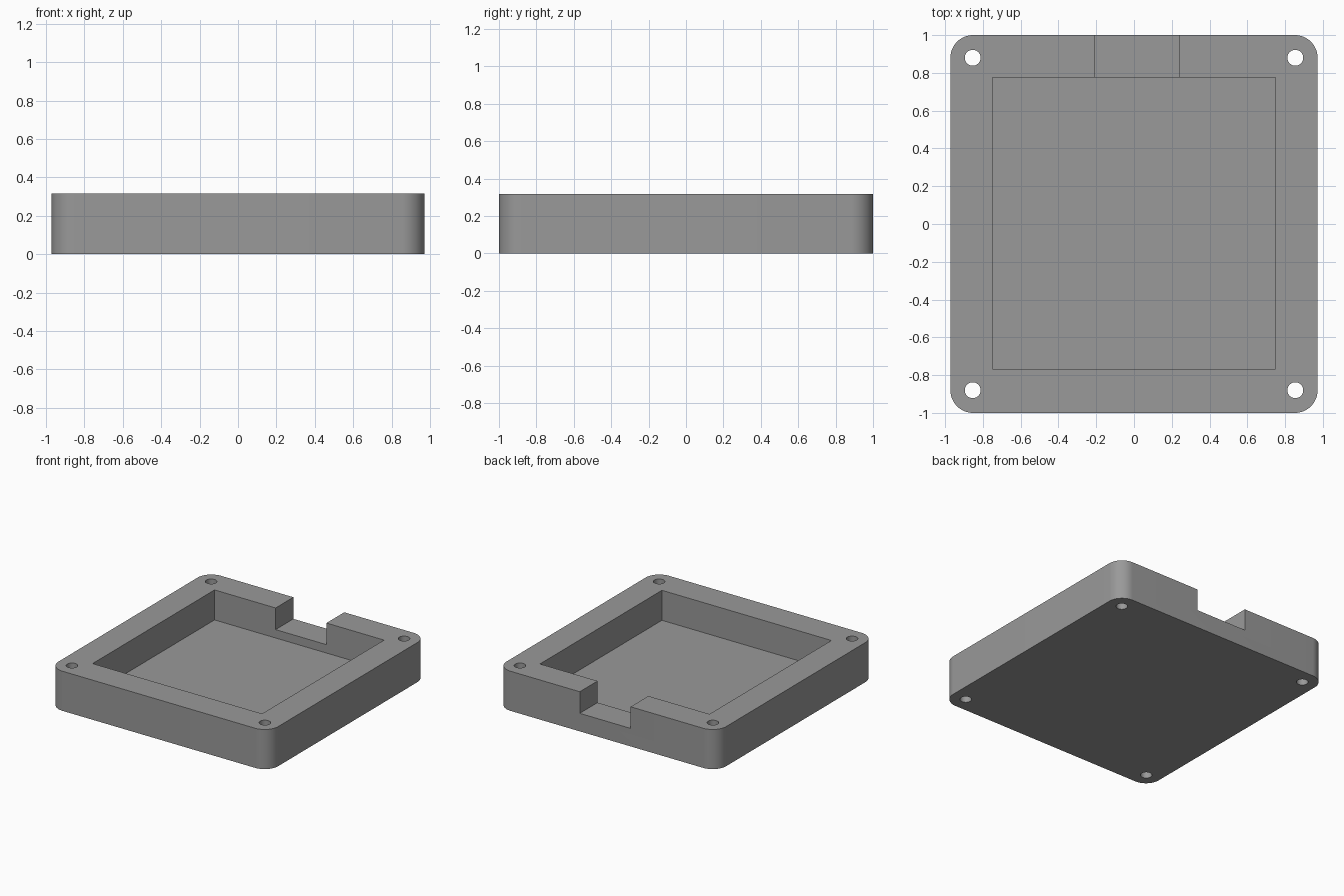
import bpy, bmesh, math

if "Cube" in bpy.data.objects:
    bpy.data.objects.remove(bpy.data.objects["Cube"])

H = 0.317            # total height
HX, HY = 0.972, 1.0  # half width and half depth
R = 0.12             # corner radius
HOLE_R = 0.042
HOLE_X, HOLE_Y = 0.854, 0.88
FLOOR_Z, NOTCH_Z = 0.077, 0.144

grey = bpy.data.materials.new("mid_grey")
grey.diffuse_color = (0.32, 0.32, 0.32, 1)
grey.use_nodes = True
grey.node_tree.nodes["Principled BSDF"].inputs["Base Color"].default_value = grey.diffuse_color


def prism(name, points, z0, z1):
    """Extrude a flat counter-clockwise outline from z0 to z1."""
    bm = bmesh.new()
    face = bm.faces.new([bm.verts.new((x, y, z0)) for x, y in points])
    top = bmesh.ops.extrude_face_region(bm, geom=[face])["geom"]
    verts = [v for v in top if isinstance(v, bmesh.types.BMVert)]
    bmesh.ops.translate(bm, verts=verts, vec=(0, 0, z1 - z0))
    bmesh.ops.recalc_face_normals(bm, faces=bm.faces)
    mesh = bpy.data.meshes.new(name)
    bm.to_mesh(mesh)
    bm.free()
    mesh.materials.append(grey)
    obj = bpy.data.objects.new(name, mesh)
    bpy.context.collection.objects.link(obj)
    return obj


def arc(cx, cy, r, a0, a1, n):
    return [(cx + r * math.cos(math.radians(a0 + (a1 - a0) * i / n)),
             cy + r * math.sin(math.radians(a0 + (a1 - a0) * i / n)))
            for i in range(n + 1)]


def rect(x0, x1, y0, y1):
    return [(x0, y0), (x1, y0), (x1, y1), (x0, y1)]


# Rounded rectangular block
outline = []
for k, (sx, sy) in enumerate([(1, 1), (-1, 1), (-1, -1), (1, -1)]):
    outline += arc(sx * (HX - R), sy * (HY - R), R, 90 * k, 90 * k + 90, 16)
tray = prism("tray_body", outline, 0, H)

# Main pocket, cable notch in the back wall, four screw holes
cutters = [
    prism("pocket_cutter", rect(-0.75, 0.75, -0.767, 0.775), FLOOR_Z, H + 0.1),
    prism("notch_cutter", rect(-0.21, 0.24, 0.6, 1.1), NOTCH_Z, H + 0.15),
]
for sx in (-1, 1):
    for sy in (-1, 1):
        circle = arc(sx * HOLE_X, sy * HOLE_Y, HOLE_R, 0, 360, 32)[:-1]
        cutters.append(prism("screw_hole_cutter", circle, -0.1, H + 0.1))

bpy.context.view_layer.objects.active = tray
tray.select_set(True)
for cutter in cutters:
    cutter.hide_render = True
    mod = tray.modifiers.new("cut", "BOOLEAN")
    mod.operation = "DIFFERENCE"
    mod.solver = "EXACT"
    mod.object = cutter
    bpy.ops.object.modifier_apply(modifier=mod.name)
for cutter in cutters:
    bpy.data.objects.remove(cutter)

# Smooth corners and holes, crisp edges elsewhere
bpy.ops.object.shade_smooth_by_angle(angle=math.radians(30))
